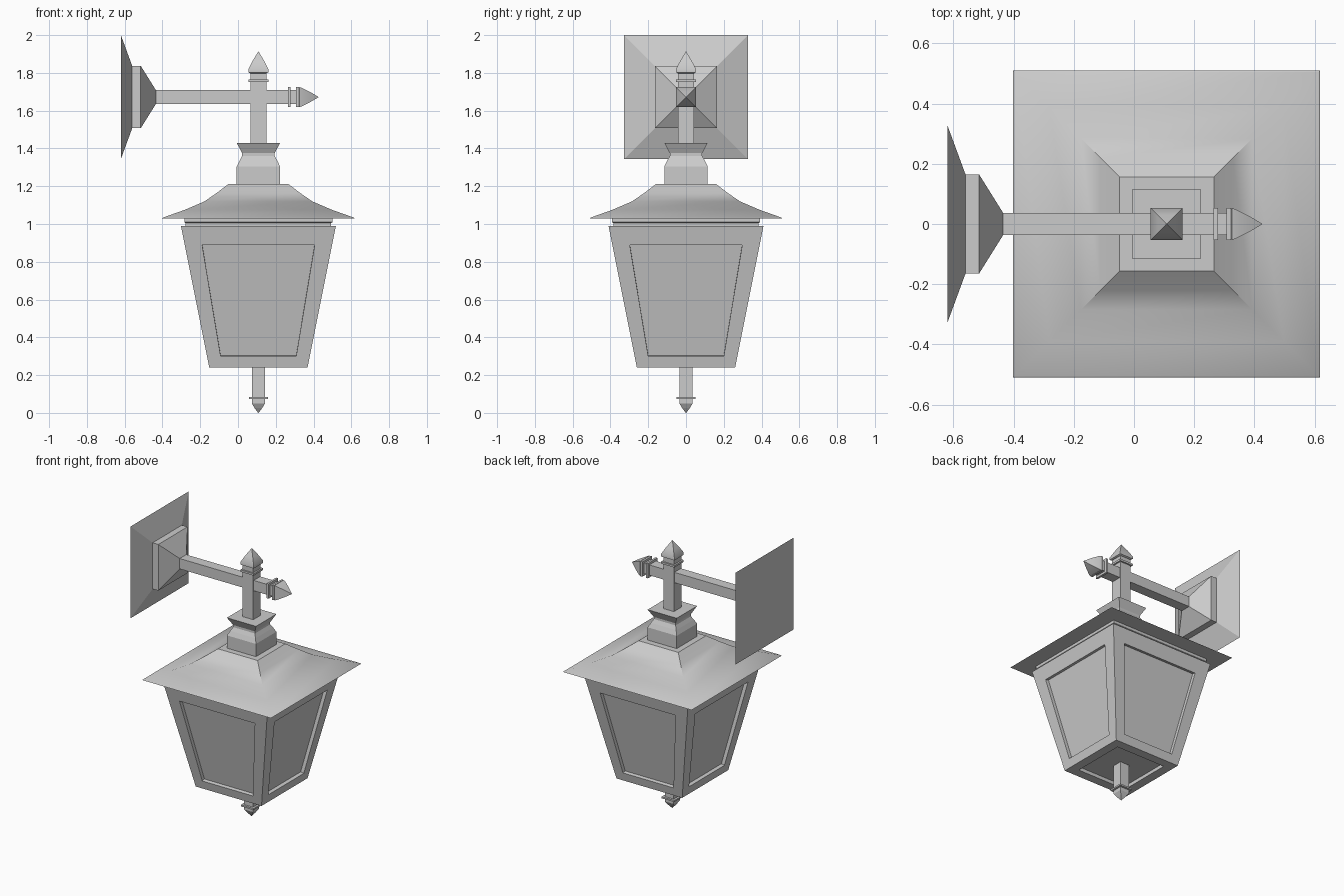
import bpy, bmesh
from math import pi
from mathutils import Vector, Matrix

if "Cube" in bpy.data.objects:
    bpy.data.objects.remove(bpy.data.objects["Cube"])

CX = 0.108      # lantern axis
ARM_Z = 1.672   # height of the wall arm


def finish(name, bm, smooth=None):
    bmesh.ops.remove_doubles(bm, verts=bm.verts, dist=1e-5)
    bmesh.ops.recalc_face_normals(bm, faces=bm.faces)
    me = bpy.data.meshes.new(name)
    bm.to_mesh(me)
    bm.free()
    ob = bpy.data.objects.new(name, me)
    bpy.context.collection.objects.link(ob)
    if smooth:
        bpy.ops.object.select_all(action='DESELECT')
        ob.select_set(True)
        bpy.context.view_layer.objects.active = ob
        bpy.ops.object.shade_smooth_by_angle(angle=smooth)
    return ob


def square_loft(name, profile, along_x=False, smooth=None):
    """Stack of square rings: profile is (position along axis, half width)."""
    bm = bmesh.new()
    rings = []
    for t, h in profile:
        ring = []
        for a, b in ((-1, -1), (1, -1), (1, 1), (-1, 1)):
            co = (t, a * h, ARM_Z + b * h) if along_x else (CX + a * h, b * h, t)
            ring.append(bm.verts.new(co))
        rings.append(ring)
    for r, s in zip(rings, rings[1:]):
        for i in range(4):
            j = (i + 1) % 4
            bm.faces.new((r[i], r[j], s[j], s[i]))
    bm.faces.new(rings[0])
    bm.faces.new(rings[-1])
    return finish(name, bm, smooth)


def recessed(bm, outer, inner, depth, mat):
    """Frame between two quads with a sunken panel inside."""
    n = (outer[1] - outer[0]).cross(outer[3] - outer[0]).normalized()
    loops = [outer, inner, [p - n * depth for p in inner]]
    vs = [[bm.verts.new(mat @ p) for p in loop] for loop in loops]
    for r, s in zip(vs, vs[1:]):
        for i in range(4):
            j = (i + 1) % 4
            bm.faces.new((r[i], r[j], s[j], s[i]))
    bm.faces.new(vs[2])


# lantern body: four framed panels, framed floor, closed top
bm = bmesh.new()
side_out = [Vector(p) for p in ((-.26, -.26, .24), (.26, -.26, .24), (.41, -.41, .99), (-.41, -.41, .99))]
lo, hi = .272, .39
side_in = [Vector(p) for p in ((-.2, -lo, .3), (.2, -lo, .3), (.298, -hi, .89), (-.298, -hi, .89))]
place = Matrix.Translation((CX, 0, 0))
for k in range(4):
    recessed(bm, side_out, side_in, .025, place @ Matrix.Rotation(k * pi / 2, 4, 'Z'))
floor = [[Vector((a * h, b * h, .24)) for a, b in ((-1, -1), (-1, 1), (1, 1), (1, -1))] for h in (.26, .195)]
recessed(bm, floor[0], floor[1], .025, place)
bm.faces.new([bm.verts.new((CX + a * .41, b * .41, .99)) for a, b in ((-1, -1), (1, -1), (1, 1), (-1, 1))])
finish("lantern_body", bm)

# roof and neck
square_loft("roof_collar", [(.985, .385), (1.005, .385), (1.01, .392), (1.03, .392)])
square_loft("roof", [(1.03, .51), (1.034, .505), (1.075, .39), (1.12, .285), (1.165, .22), (1.213, .157)], smooth=.6)
square_loft("neck", [(1.21, .115), (1.304, .115), (1.335, .1), (1.36, .086), (1.375, .086), (1.43, .115)])

# hanging post with top finial
square_loft("post", [(1.425, .042), (1.815, .042)])
square_loft("post_ring", [(1.752, .053), (1.766, .053)])
square_loft("post_finial", [(1.797, .042), (1.803, .053), (1.82, .053), (1.865, .03), (1.913, .001)], smooth=.5)

# bottom finial
square_loft("drop_stem", [(.26, .035), (.05, .035), (.025, .02), (0.0, .001)])
square_loft("drop_ring", [(.074, .05), (.085, .05)])

# wall plate and arm with end finial
square_loft("wall_plate", [(-.62, .328), (-.56, .165), (-.515, .165), (-.435, .037)], True)
square_loft("arm", [(-.44, .037), (.33, .037)], True)
square_loft("arm_ring_inner", [(.264, .053), (.279, .053)], True)
square_loft("arm_ring_outer", [(.308, .053), (.322, .053)], True)
square_loft("arm_finial", [(.32, .045), (.325, .053), (.335, .05), (.38, .028), (.426, .001)], True, smooth=.5)
